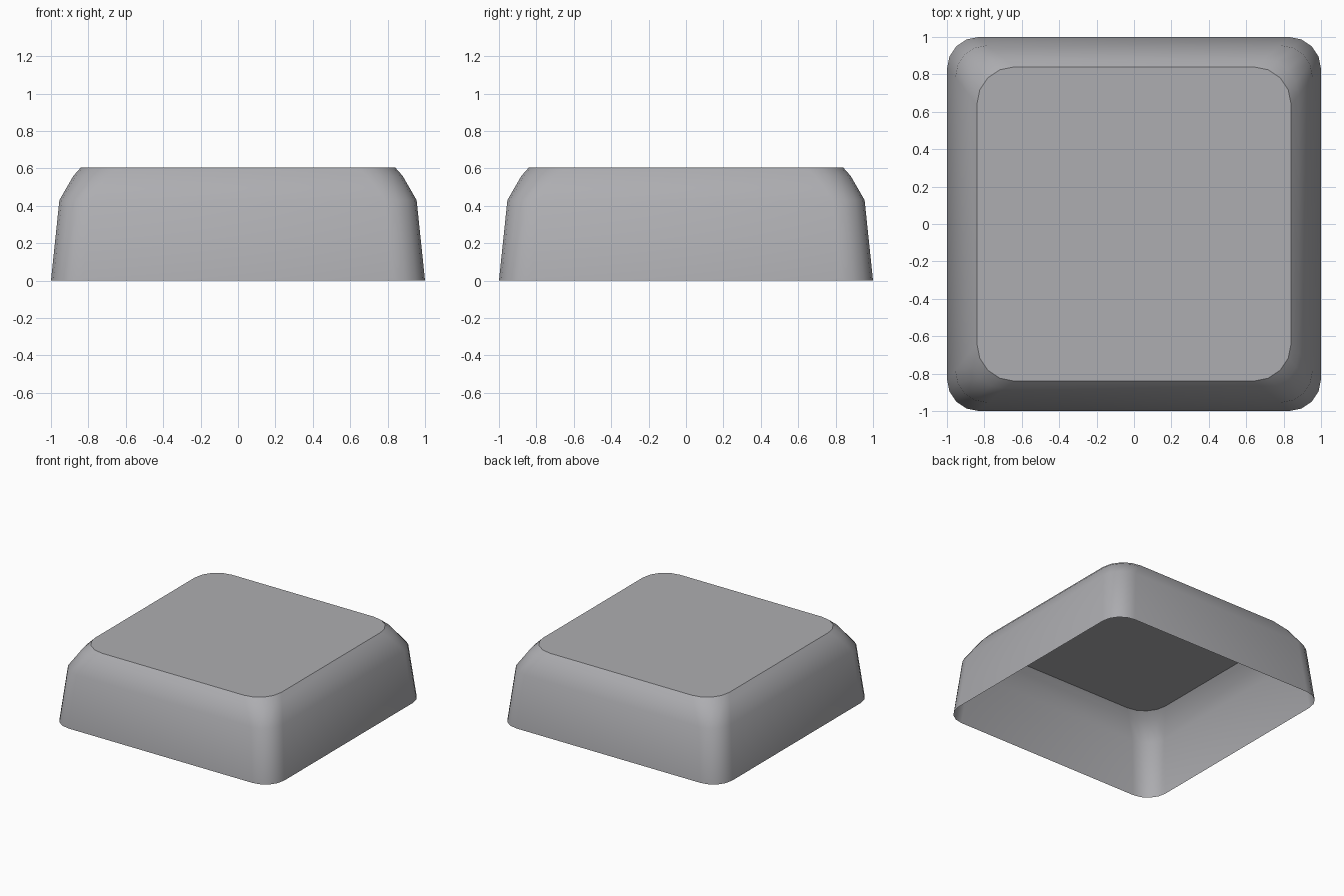
import bpy, bmesh, math

if "Cube" in bpy.data.objects:
    bpy.data.objects.remove(bpy.data.objects["Cube"])

SEGMENTS = 4  # per rounded corner
# Rings from the open bottom to the top: height, half width, corner radius
RINGS = [(0.0, 1.0, 0.17), (0.43, 0.955, 0.17), (0.56, 0.88, 0.19), (0.605, 0.84, 0.20)]


def rounded_square(bm, z, half, radius):
    """Add one ring of vertices around a rounded square."""
    ring = []
    for corner in range(4):
        mid = math.pi / 4 + corner * math.pi / 2
        cx = math.copysign(half - radius, math.cos(mid))
        cy = math.copysign(half - radius, math.sin(mid))
        for i in range(SEGMENTS + 1):
            a = corner * math.pi / 2 + i / SEGMENTS * math.pi / 2
            ring.append(bm.verts.new((cx + radius * math.cos(a), cy + radius * math.sin(a), z)))
    return ring


# Hollow cap: tapered walls, bevelled shoulder, flat top, open underneath
bm = bmesh.new()
rings = [rounded_square(bm, *r) for r in RINGS]
for low, high in zip(rings, rings[1:]):
    for i in range(len(low)):
        j = (i + 1) % len(low)
        bm.faces.new((low[i], low[j], high[j], high[i]))
bm.faces.new(rings[-1])
mesh = bpy.data.meshes.new("cap_shell")
bm.to_mesh(mesh)
bm.free()

cap = bpy.data.objects.new("cap_shell", mesh)
bpy.context.collection.objects.link(cap)

grey = bpy.data.materials.new("light grey")
grey.diffuse_color = (0.42, 0.42, 0.44, 1)
grey.use_nodes = True
grey.node_tree.nodes["Principled BSDF"].inputs["Base Color"].default_value = grey.diffuse_color
mesh.materials.append(grey)

# Smooth walls with a crisp rim around the top
bpy.context.view_layer.objects.active = cap
cap.select_set(True)
bpy.ops.object.shade_smooth_by_angle(angle=math.radians(35))
